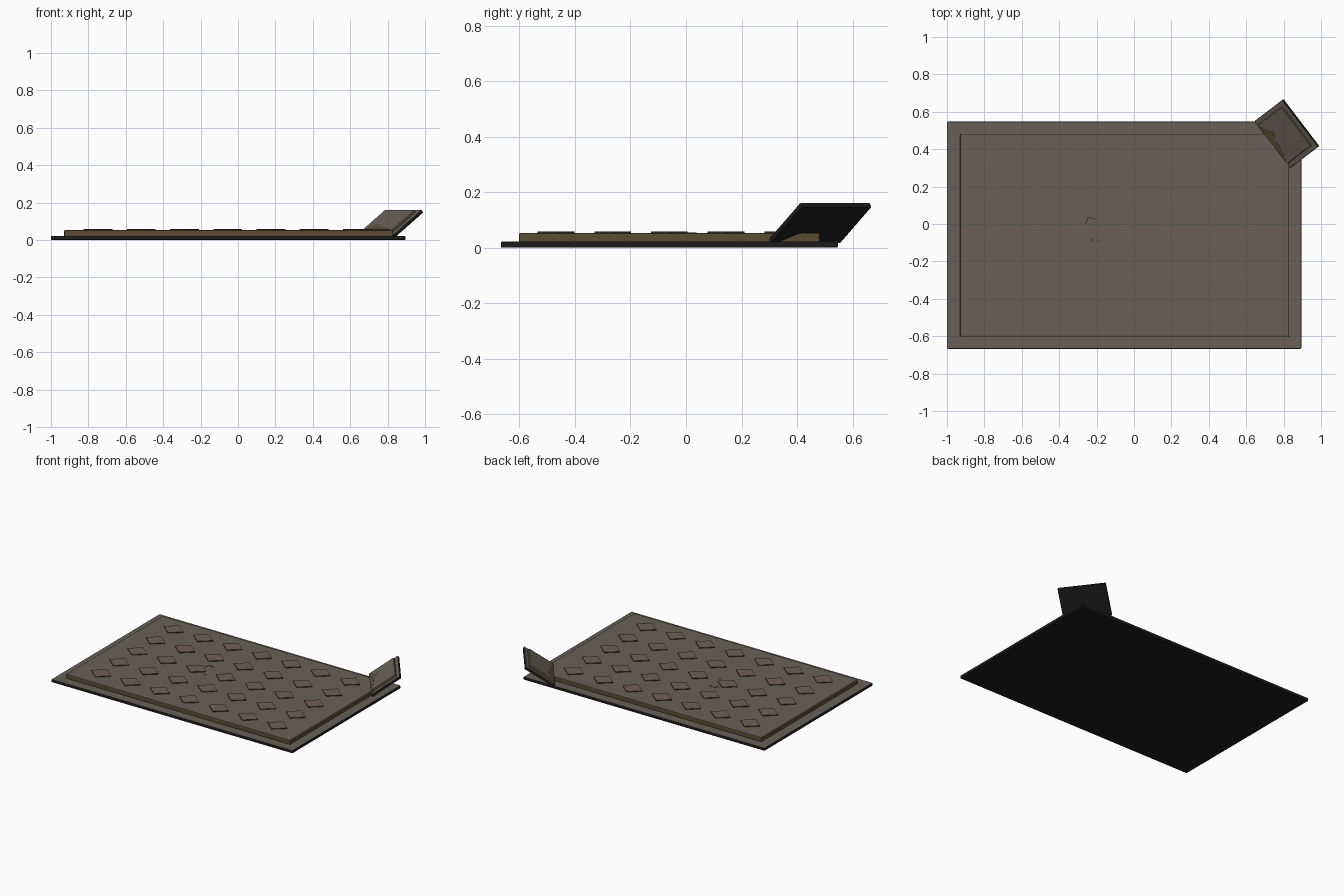
import bpy, bmesh, math
from mathutils import Matrix, Vector

if "Cube" in bpy.data.objects:
    bpy.data.objects.remove(bpy.data.objects["Cube"])


def material(name, rgb):
    m = bpy.data.materials.new(name)
    m.diffuse_color = (*rgb, 1)
    m.use_nodes = True
    m.node_tree.nodes["Principled BSDF"].inputs["Base Color"].default_value = m.diffuse_color
    return m


black = material("black rubber", (0.012, 0.012, 0.012))
taupe = material("dusty taupe", (0.135, 0.117, 0.092))
brown = material("brown fibre", (0.105, 0.072, 0.033))
tuft = material("raised taupe", (0.145, 0.119, 0.096))
dark = material("dark brown", (0.035, 0.027, 0.018))


def prism(bm, outline, z0, z1, bevel=0.0):
    """Extrude an anticlockwise outline, with optional rounded edges."""
    lo = [bm.verts.new((x, y, z0)) for x, y in outline]
    hi = [bm.verts.new((x, y, z1)) for x, y in outline]
    n = len(lo)
    bm.faces.new(hi)
    bm.faces.new(lo[::-1])
    for i in range(n):
        j = (i + 1) % n
        bm.faces.new((lo[i], lo[j], hi[j], hi[i]))
    if bevel:
        bmesh.ops.bevel(bm, geom=bm.edges[:], offset=bevel, segments=2,
                        profile=0.5, affect='EDGES')


def finish(name, bm, side, top, matrix=None):
    """Upward faces take the top colour, everything else the side colour."""
    bm.normal_update()
    for f in bm.faces:
        f.material_index = 1 if f.normal.z > 0.6 else 0
    me = bpy.data.meshes.new(name)
    bm.to_mesh(me)
    bm.free()
    me.materials.append(side)
    me.materials.append(top)
    ob = bpy.data.objects.new(name, me)
    bpy.context.collection.objects.link(ob)
    if matrix:
        ob.matrix_world = matrix
    return ob


def rect(x0, x1, y0, y1):
    return [(x0, y0), (x1, y0), (x1, y1), (x0, y1)]


def slab(name, outline, z0, z1, bevel, side, top, matrix=None):
    bm = bmesh.new()
    prism(bm, outline, z0, z1, bevel)
    return finish(name, bm, side, top, matrix)


# Rubber backing and fibre pad
slab("rubber_backing", rect(-1, 0.895, -0.667, 0.547), 0, 0.022, 0.005, black, taupe)
slab("fibre_pad", rect(-0.93, 0.83, -0.602, 0.482), 0.018, 0.053, 0.006, brown, taupe)

# Grid of raised diamonds
bm = bmesh.new()
for i in range(7):
    for j in range(5):
        x, y = -0.748 + 0.231 * i, -0.468 + 0.204 * j
        prism(bm, [(x + 0.077, y), (x, y + 0.066), (x - 0.077, y), (x, y - 0.066)],
              0.05, 0.058)
finish("raised_diamonds", bm, dark, tuft)

# Small scuff marks near the middle
bm = bmesh.new()
for a, b in [((-0.26, 0.0), (-0.245, 0.035)), ((-0.245, 0.035), (-0.205, 0.025)),
             ((-0.235, -0.085), (-0.22, -0.085)), ((-0.205, -0.095), (-0.185, -0.095))]:
    a, b = Vector(a), Vector(b)
    d = (b - a).normalized() * 0.002
    p = Vector((-d.y, d.x))
    prism(bm, [a - p, b - p, b + p, a + p], 0.05, 0.0545)
finish("scuff_marks", bm, dark, dark)

# Lifted corner flap, with its own pad, tilted up toward the back right
flap = (Matrix.Translation((0.822, 0.487, 0.081))
        @ Matrix.Rotation(math.radians(-52.7), 4, 'Z')
        @ Matrix.Rotation(math.radians(35), 4, 'X'))
slab("flap_backing", rect(-0.158, 0.158, -0.114, 0.114), 0, 0.02, 0.004,
     black, taupe, flap)
slab("flap_pad", rect(-0.13, 0.13, -0.104, 0.09), 0.016, 0.036, 0.005,
     brown, taupe, flap)
slab("flap_worn_patch",
     [(-0.12, -0.098), (0.12, -0.098), (0.06, -0.075), (0.0, -0.07), (-0.05, -0.045)],
     0.033, 0.0368, 0, brown, brown, flap)
